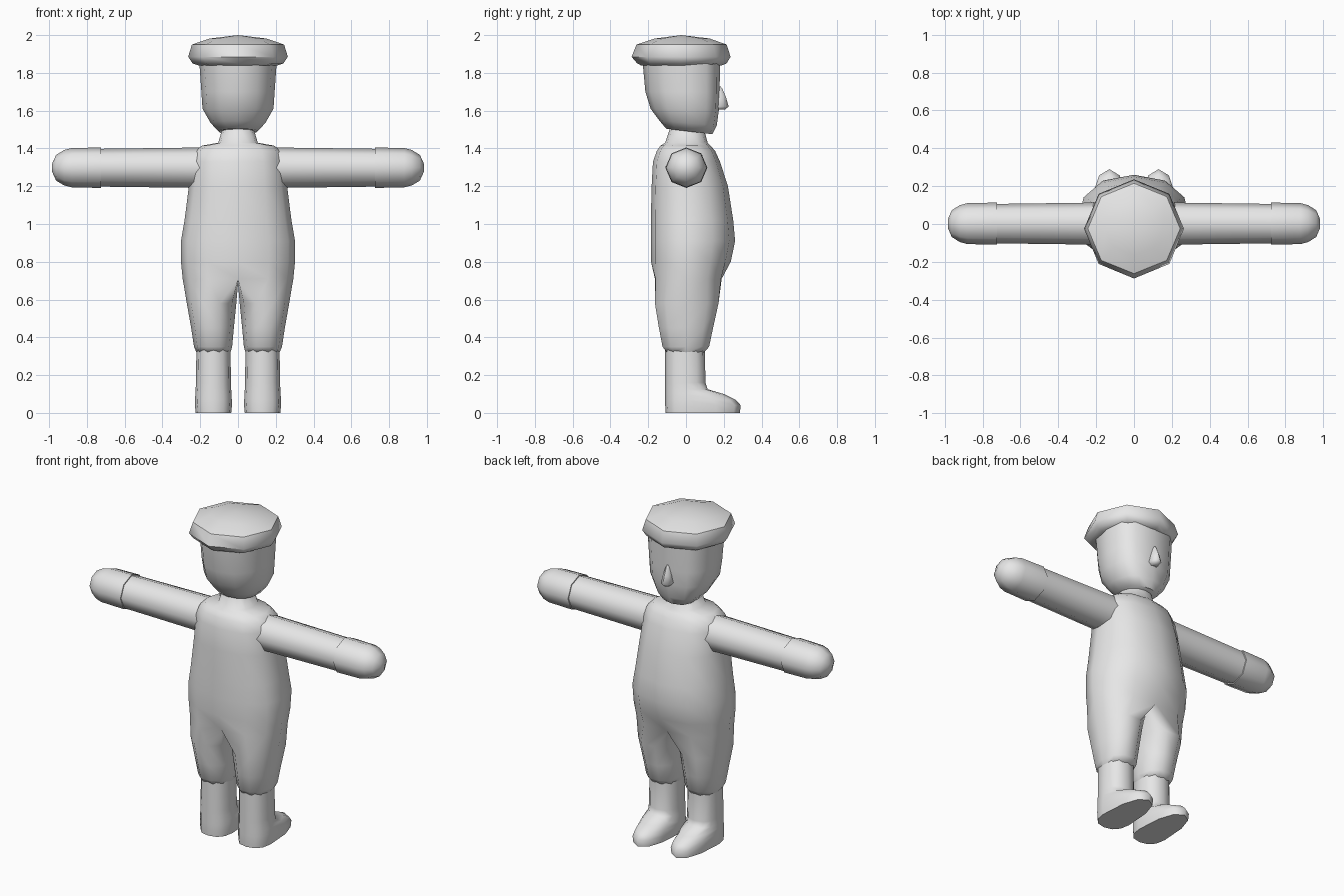
import bpy, bmesh, math

if "Cube" in bpy.data.objects:
    bpy.data.objects.remove(bpy.data.objects["Cube"])

grey = bpy.data.materials.new("plain grey")
grey.diffuse_color = (0.8, 0.8, 0.8, 1)
grey.use_nodes = True
grey.node_tree.nodes["Principled BSDF"].inputs["Base Color"].default_value = grey.diffuse_color


def spow(v, e):
    return math.copysign(abs(v) ** e, v)


def ring(z, hw, yb, yf, cx=0, yc=0, n=8, e=1.0, ef=None, tilt=0, start=0, side=1):
    """Egg-shaped horizontal ring: starts at the front and turns towards +x."""
    pts = []
    for i in range(n):
        a = start + math.tau * i / n
        c, s = math.cos(a), math.sin(a)
        if abs(c) < 1e-6:
            c = 0
        if abs(s) < 1e-6:
            s = 0
        k = ef if (ef and c > 0) else e
        y = yc + spow(c, k) * ((yf - yc) if c > 0 else (yc - yb))
        pts.append((side * (cx + hw * spow(s, k)), y, z + tilt * y))
    return pts


def bridge(bm, a, b):
    n = len(a)
    for i in range(n):
        j = (i + 1) % n
        bm.faces.new((a[i], a[j], b[j], b[i]))


def loft(bm, rings, cap_start=True, cap_end=True):
    vs = [[bm.verts.new(p) for p in r] for r in rings]
    for a, b in zip(vs, vs[1:]):
        bridge(bm, a, b)
    if cap_start:
        bm.faces.new(vs[0])
    if cap_end:
        bm.faces.new(vs[-1])
    return vs


def finish(bm, name, angle=65):
    bmesh.ops.recalc_face_normals(bm, faces=bm.faces[:])
    me = bpy.data.meshes.new(name)
    bm.to_mesh(me)
    bm.free()
    me.materials.append(grey)
    ob = bpy.data.objects.new(name, me)
    bpy.context.collection.objects.link(ob)
    bpy.ops.object.select_all(action='DESELECT')
    ob.select_set(True)
    bpy.context.view_layer.objects.active = ob
    bpy.ops.object.shade_smooth_by_angle(angle=math.radians(angle))
    return ob


# Overalls: torso with neck, splitting into two legs at the crotch
bm = bmesh.new()
torso = [(0.71, 0.293, -0.183, 0.21), (0.80, 0.302, -0.185, 0.237),
         (0.91, 0.302, -0.186, 0.26), (1.02, 0.283, -0.186, 0.25),
         (1.20, 0.26, -0.182, 0.222), (1.33, 0.25, -0.175, 0.18),
         (1.385, 0.235, -0.155, 0.155), (1.415, 0.19, -0.135, 0.13),
         (1.43, 0.105, -0.11, 0.115), (1.52, 0.078, -0.08, 0.09)]
vs = loft(bm, [ring(*t, n=12, e=0.88) for t in torso], cap_start=False)
waist = vs[0]
for v in (waist[0], waist[6]):            # crease where the legs part
    v.co.y *= 0.9
crotch = [bm.verts.new((0, y, 0.685)) for y in (-0.09, 0, 0.1)]
legs = [(0.58, 0.14, 0.131, -0.172, 0.18), (0.45, 0.135, 0.113, -0.15, 0.15),
        (0.35, 0.132, 0.101, -0.13, 0.128), (0.32, 0.13, 0.09, -0.105, 0.1)]
for side in (1, -1):
    top = [waist[(side * i) % 12] for i in range(7)] + crotch
    for z, cx, hw, yb, yf in legs:
        low = [bm.verts.new(p) for p in
               ring(z, hw, yb, yf, cx, n=10, e=0.9, start=math.radians(-18), side=side)]
        bridge(bm, top, low)
        top = low
    bm.faces.new(top)
finish(bm, "overalls")

# Arms and mittens, lofted outwards along x
def limb(name, side, sections):
    bm = bmesh.new()
    loft(bm, [[(side * x, 0.002 + r * math.cos(i * math.tau / 8) * 1.04,
                1.298 + r * math.sin(i * math.tau / 8)) for i in range(8)]
              for x, r in sections])
    finish(bm, name)


for side, tag in ((1, "right"), (-1, "left")):
    limb(tag + "_sleeve", side, [(0.17, 0.108), (0.27, 0.106), (0.74, 0.1)])
    limb(tag + "_mitten", side, [(0.725, 0.107), (0.88, 0.104), (0.92, 0.094),
                                 (0.963, 0.068), (0.984, 0.022)])

    # Boots: upright shaft with a long rounded toe
    bm = bmesh.new()
    boot = [(0, 0.094, -0.108, 0.285), (0.04, 0.098, -0.11, 0.29),
            (0.07, 0.097, -0.11, 0.262), (0.10, 0.096, -0.11, 0.20),
            (0.125, 0.094, -0.11, 0.115), (0.16, 0.093, -0.11, 0.103),
            (0.34, 0.09, -0.11, 0.1)]
    loft(bm, [ring(z, hw, yb, yf, 0.13, n=12, e=0.85, side=side)
              for z, hw, yb, yf in boot])
    finish(bm, tag + "_boot")

# Head: rounded at the back, flatter face, sloping chin
bm = bmesh.new()
head = [(1.492, 0.105, -0.105, 0.14, -0.12), (1.535, 0.145, -0.14, 0.163, -0.08),
        (1.61, 0.188, -0.187, 0.175, 0), (1.70, 0.194, -0.215, 0.178, 0),
        (1.86, 0.205, -0.23, 0.18, 0)]
loft(bm, [ring(z, hw, yb, yf, yc=0.0, n=12, e=0.95, ef=0.72, tilt=t)
          for z, hw, yb, yf, t in head])
finish(bm, "head")

# Nose: small tapered wedge
bm = bmesh.new()
loft(bm, [ring(z, hw, 0.15, yf, yc=0.17, n=8) for z, hw, yf in
          [(1.605, 0.02, 0.205), (1.622, 0.034, 0.226), (1.67, 0.024, 0.212),
           (1.715, 0.012, 0.193), (1.728, 0.004, 0.183)]])
finish(bm, "nose")

# Cap: flat octagonal disc with a low peak
bm = bmesh.new()
cap = [(1.838, 0.205, -0.235, 0.185), (1.85, 0.24, -0.258, 0.215),
       (1.885, 0.264, -0.288, 0.236), (1.95, 0.244, -0.262, 0.215),
       (1.982, 0.15, -0.165, 0.125)]
vs = loft(bm, [ring(*c, yc=-0.025, n=8) for c in cap], cap_end=False)
peak = bm.verts.new((0, -0.025, 2.0))
for i in range(8):
    bm.faces.new((vs[-1][i], vs[-1][(i + 1) % 8], peak))
finish(bm, "cap", 50)
